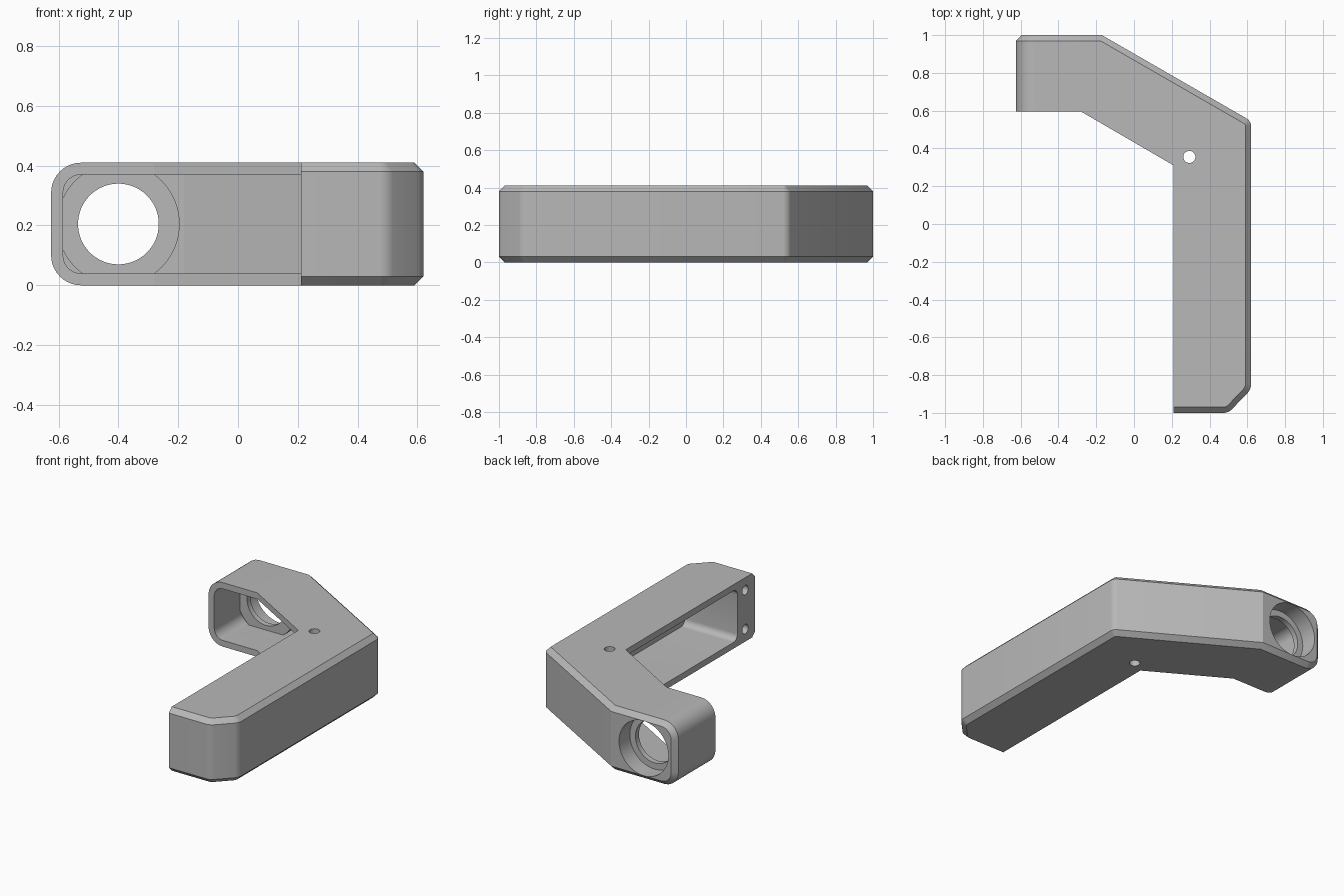
import bpy, bmesh, math
from mathutils import Vector, Matrix

if "Cube" in bpy.data.objects:
    bpy.data.objects.remove(bpy.data.objects["Cube"], do_unlink=True)

grey = bpy.data.materials.new("plain grey")
grey.use_nodes = True
colour = (0.48, 0.48, 0.48, 1)
grey.diffuse_color = colour
grey.node_tree.nodes["Principled BSDF"].inputs["Base Color"].default_value = colour

HEIGHT = 0.41
MID = HEIGHT / 2


def prism(outline, z0, z1):
    bm = bmesh.new()
    low = bm.faces.new([bm.verts.new((x, y, z0)) for x, y in outline])
    top = bmesh.ops.extrude_face_region(bm, geom=[low])["geom"]
    bmesh.ops.translate(bm, vec=(0, 0, z1 - z0),
                        verts=[v for v in top if isinstance(v, bmesh.types.BMVert)])
    bmesh.ops.recalc_face_normals(bm, faces=bm.faces)
    return bm


def bevel(bm, test, width, segments):
    edges = [e for e in bm.edges if test(e)]
    bmesh.ops.bevel(bm, geom=edges, offset=width, segments=segments, profile=0.5,
                    affect='EDGES', clamp_overlap=True)
    bm.normal_update()


def is_upright(e):
    return abs(e.verts[0].co.z - e.verts[1].co.z) > 0.2


def lies_at(e, axis, value):
    return all(abs(v.co[axis] - value) < 0.002 for v in e.verts)


def finish(bm, name):
    mesh = bpy.data.meshes.new(name)
    bm.to_mesh(mesh)
    bm.free()
    ob = bpy.data.objects.new(name, mesh)
    bpy.context.collection.objects.link(ob)
    mesh.materials.append(grey)
    return ob


def cylinder(name, start, end, radius, sides=64):
    a, b = Vector(start), Vector(end)
    bm = bmesh.new()
    turn = (b - a).to_track_quat('Z', 'Y').to_matrix().to_4x4()
    bmesh.ops.create_cone(bm, cap_ends=True, segments=sides, radius1=radius, radius2=radius,
                          depth=(b - a).length, matrix=Matrix.Translation((a + b) / 2) @ turn)
    return finish(bm, name)


def activate(ob):
    bpy.ops.object.select_all(action='DESELECT')
    ob.select_set(True)
    bpy.context.view_layer.objects.active = ob


def cut(target, cutter):
    cutter.hide_render = True
    mod = target.modifiers.new("cut", 'BOOLEAN')
    mod.operation, mod.solver, mod.object = 'DIFFERENCE', 'EXACT', cutter
    activate(target)
    bpy.ops.object.modifier_apply(modifier=mod.name)
    bpy.data.objects.remove(cutter, do_unlink=True)


# Bent arm body
bm = prism([(-0.625, 1), (-0.17, 1), (0.62, 0.545), (0.62, -0.875), (0.5, -1),
            (0.21, -1), (0.21, 0.31), (-0.28, 0.595), (-0.625, 0.595)], 0, HEIGHT)
# Softened outer corners
bevel(bm, lambda e: is_upright(e) and e.verts[0].co.x > 0.4, 0.025, 5)
# Rounded short end
bevel(bm, lambda e: lies_at(e, 0, -0.625) and not is_upright(e)
      and abs(e.verts[0].co.y - e.verts[1].co.y) > 0.2, 0.1, 10)


def outer_wall(f):
    n, c = f.normal, f.calc_center_median()
    return abs(n.z) < 0.1 and (n.y > 0.1 or n.x > 0.1 or (n.y < -0.5 and c.y < -0.9))


# Chamfer along the outer walls
bevel(bm, lambda e: len(e.link_faces) == 2
      and outer_wall(e.link_faces[0]) != outer_wall(e.link_faces[1])
      and not lies_at(e, 0, 0.21), 0.03, 1)
body = finish(bm, "bent_arm_body")

# Hollow that opens on the inner side
bm = prism([(-0.585, 0.5), (-0.585, 0.96), (-0.18, 0.96), (0.582, 0.52), (0.582, -0.82),
            (0.1, -0.82), (0.1, 0.25), (-0.3, 0.5)], 0.04, 0.37)
bevel(bm, lambda e: lies_at(e, 0, -0.585) and not is_upright(e)
      and abs(e.verts[0].co.y - e.verts[1].co.y) > 0.2, 0.06, 8)
bevel(bm, lambda e: lies_at(e, 1, -0.82) and not is_upright(e), 0.04, 6)
hollow = finish(bm, "hollow_cutter")

# Round boss left standing at the back of the hollow
cut(hollow, cylinder("boss", (-0.4, 0.855, MID), (-0.4, 1.2, MID), 0.205))
cut(body, hollow)

# Stepped bore through the boss
cut(body, cylinder("wide_bore", (-0.4, 0.89, MID), (-0.4, 1.1, MID), 0.175))
cut(body, cylinder("through_bore", (-0.4, 0.7, MID), (-0.4, 1.1, MID), 0.135))

# Pin hole at the bend
cut(body, cylinder("pin_hole", (0.293, 0.355, -0.1), (0.293, 0.355, 0.5), 0.032, 32))

# Screw holes in the solid end
for side in (-1, 1):
    z = MID + side * 0.125
    cut(body, cylinder("screw_hole", (0.1, -0.9, z), (0.42, -0.9, z), 0.03, 32))

activate(body)
bpy.ops.object.shade_smooth_by_angle(angle=math.radians(25))
